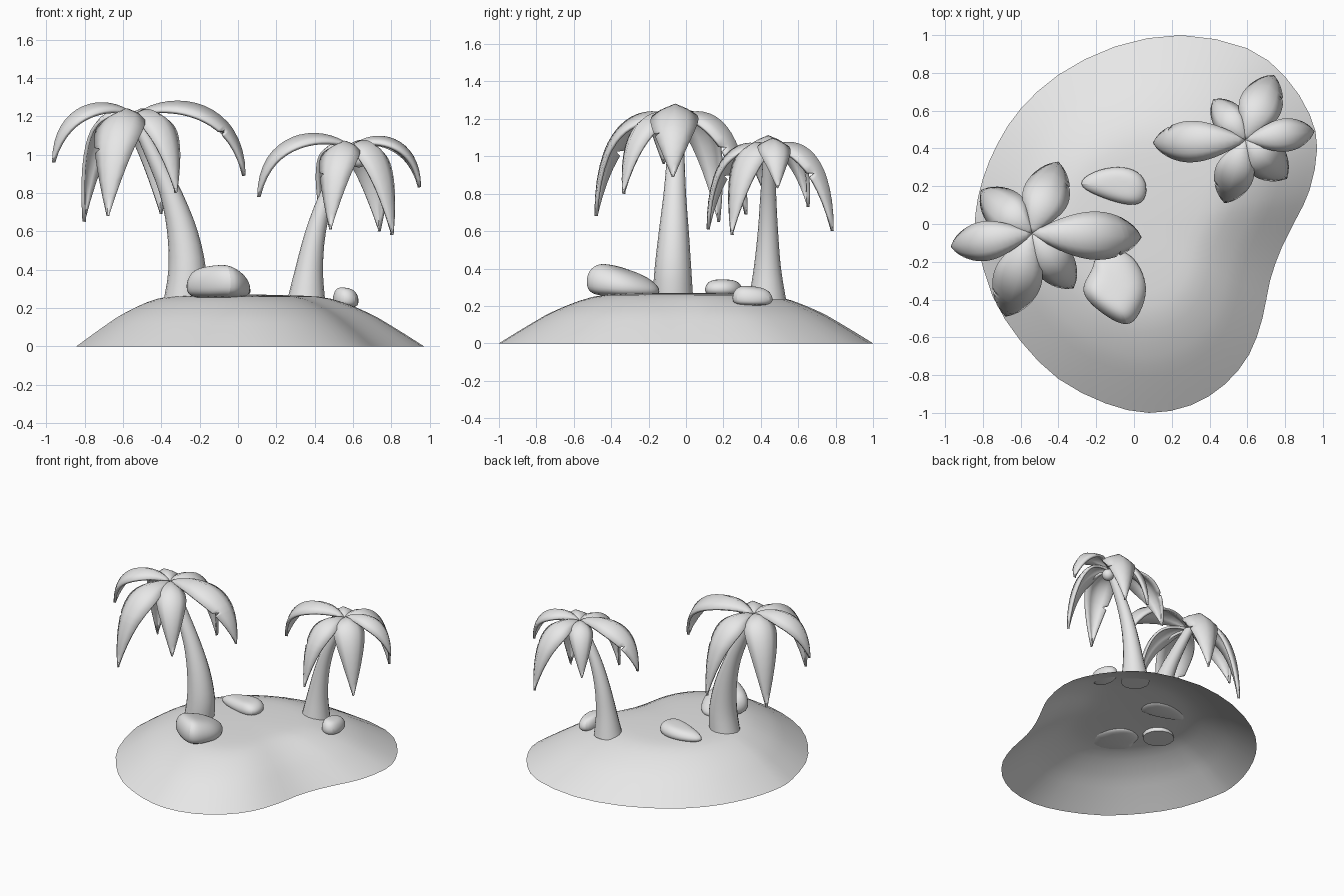
import bpy, bmesh, math
from mathutils import Vector

if "Cube" in bpy.data.objects:
    bpy.data.objects.remove(bpy.data.objects["Cube"])

grey = bpy.data.materials.new("plain grey")
grey.diffuse_color = (0.8, 0.8, 0.8, 1)
grey.use_nodes = True
grey.node_tree.nodes["Principled BSDF"].inputs["Base Color"].default_value = grey.diffuse_color


def finish(name, verts, faces, recalc=True, angle=40):
    me = bpy.data.meshes.new(name)
    me.from_pydata([tuple(v) for v in verts], [], faces)
    if recalc:
        bm = bmesh.new()
        bm.from_mesh(me)
        bmesh.ops.recalc_face_normals(bm, faces=bm.faces)
        bm.to_mesh(me)
        bm.free()
    me.materials.append(grey)
    ob = bpy.data.objects.new(name, me)
    bpy.context.collection.objects.link(ob)
    bpy.ops.object.select_all(action='DESELECT')
    ob.select_set(True)
    bpy.context.view_layer.objects.active = ob
    bpy.ops.object.shade_smooth_by_angle(angle=math.radians(angle))
    return ob


def spline(pts, steps, closed=False):
    """Catmull-Rom samples through the points."""
    p = [Vector(q) for q in pts]
    n = len(p)
    get = (lambda i: p[i % n]) if closed else (lambda i: p[max(0, min(n - 1, i))])
    out = []
    for i in range(n if closed else n - 1):
        a, b, c, d = (get(i + k) for k in (-1, 0, 1, 2))
        for s in range(steps):
            t = s / steps
            out.append(0.5 * (2 * b + (c - a) * t + (2 * a - 5 * b + 4 * c - d) * t * t
                              + (3 * b - a - 3 * c + d) * t ** 3))
    if not closed:
        out.append(p[-1])
    return out


def loft(rings, cap_start, cap_end):
    """Join equal rings of points into a skin."""
    n = len(rings[0])
    verts = [v for r in rings for v in r]
    faces = [(i * n + j, i * n + (j + 1) % n, (i + 1) * n + (j + 1) % n, (i + 1) * n + j)
             for i in range(len(rings) - 1) for j in range(n)]
    if cap_start:
        faces.append(tuple(range(n)))
    if cap_end:
        faces.append(tuple((len(rings) - 1) * n + j for j in range(n)))
    return verts, faces


# Island: an open dome shell over a bean-shaped shoreline
shore = [(0.25, 1.0), (0.6, 0.93), (0.8, 0.78), (0.93, 0.58), (0.97, 0.4), (0.93, 0.18),
         (0.86, 0.03), (0.78, -0.13), (0.72, -0.3), (0.68, -0.5), (0.61, -0.69), (0.48, -0.85),
         (0.3, -0.96), (0.08, -1.0), (-0.15, -0.95), (-0.4, -0.82), (-0.6, -0.62),
         (-0.75, -0.38), (-0.83, -0.1), (-0.84, 0.05), (-0.8, 0.24), (-0.72, 0.43),
         (-0.6, 0.61), (-0.4, 0.79), (-0.1, 0.94)]
slope = [(1, 0), (0.85, 0.092), (0.7, 0.175), (0.5, 0.248), (0.3, 0.266), (0.03, 0.27)]
edge = spline(shore, 2, True)
dome = [[(p.x * k, p.y * k, z) for p in edge] for k, z in spline(slope, 3)]
island = finish("island", *loft(dome, False, True))


# Trunks: tapered tubes along a leaning path of (x, y, z, radius)
def trunk(name, path):
    rings = []
    for x, y, z, r in spline(path, 3):
        rings.append([(x + r * math.cos(a), y + r * math.sin(a), z)
                      for a in (k * math.tau / 16 for k in range(16))])
    finish(name, *loft(rings, True, True))


trunk("large_trunk", [(-0.28, -0.07, 0.24, 0.108), (-0.265, -0.07, 0.4, 0.098),
                      (-0.29, -0.065, 0.6, 0.08), (-0.35, -0.06, 0.8, 0.06),
                      (-0.44, -0.055, 1.0, 0.047), (-0.54, -0.05, 1.2, 0.035)])
trunk("small_trunk", [(0.355, 0.435, 0.235, 0.1), (0.37, 0.435, 0.4, 0.073),
                      (0.405, 0.438, 0.6, 0.054), (0.47, 0.44, 0.8, 0.042),
                      (0.585, 0.445, 1.03, 0.03)])


# Palm leaves: arched, ridged blades, some with a small torn notch
def leaf(name, crown, tip, half, rise, notch=None):
    c, t3 = Vector(crown), Vector(tip)
    d = Vector((t3.x - c.x, t3.y - c.y, 0))
    up = Vector((0, 0, 1))
    side = d.normalized().cross(up)
    p1 = c + d * 0.35 + up * rise
    p2 = c + d * 1.0 + up * rise * 0.5
    ts = [i / 16 for i in range(17)]
    if notch:
        ts = sorted([t for t in ts if abs(t - notch) > 0.03]
                    + [notch - 0.018, notch, notch + 0.018])
    cols = (-1, -0.55, 0, 0.55, 1)
    verts, faces = [], []
    for t in ts:
        s = 1 - t
        p = c * s ** 3 + p1 * 3 * s * s * t + p2 * 3 * s * t * t + t3 * t ** 3
        tan = (p1 - c) * s * s + (p2 - p1) * 2 * s * t + (t3 - p2) * t * t
        n = side.cross(tan.normalized())
        w = half * max(math.sin(math.pi * t) ** 0.8 if 0 < t < 1 else 0, 0.12 if t < 0.5 else 0.05)
        for u in cols:
            k = u * (0.66 if t == notch and u == 1 else 1)
            verts.append(p + side * (w * k) - n * (w * 0.5 * abs(k) ** 1.3))
    m = len(cols)
    for i in range(len(ts) - 1):
        for j in range(m - 1):
            a = i * m + j
            faces.append((a, a + 1, a + m + 1, a + m))
    ob = finish(name, verts, faces, recalc=False, angle=50)
    mod = ob.modifiers.new("thickness", 'SOLIDIFY')
    mod.thickness = 0.018
    mod.offset = -1


big_crown = (-0.54, -0.05, 1.21)
for i, (tip, half, rise, notch) in enumerate([
        ((0.04, -0.07, 0.89), 0.128, 0.15, 0.72),
        ((-0.97, -0.12, 0.96), 0.105, 0.13, None),
        ((-0.40, 0.33, 0.69), 0.125, 0.08, 0.7),
        ((-0.81, 0.18, 0.65), 0.115, 0.09, None),
        ((-0.68, -0.49, 0.68), 0.13, 0.08, 0.72),
        ((-0.32, -0.34, 0.80), 0.105, 0.07, None)]):
    leaf(f"large_palm_leaf_{i + 1}", big_crown, tip, half, rise, notch)

small_crown = (0.59, 0.445, 1.045)
for i, (tip, half, rise, notch) in enumerate([
        ((0.10, 0.43, 0.78), 0.11, 0.14, 0.74),
        ((0.955, 0.49, 0.83), 0.088, 0.11, None),
        ((0.74, 0.79, 0.60), 0.115, 0.08, 0.7),
        ((0.42, 0.66, 0.73), 0.085, 0.07, None),
        ((0.48, 0.11, 0.61), 0.105, 0.07, 0.72),
        ((0.81, 0.24, 0.58), 0.11, 0.08, None)]):
    leaf(f"small_palm_leaf_{i + 1}", small_crown, tip, half, rise, notch)

# Coconut tucked beneath the small palm's leaves
bpy.ops.mesh.primitive_uv_sphere_add(segments=16, ring_count=10, radius=0.042,
                                     location=(0.63, 0.47, 0.975))
nut = bpy.context.object
nut.name = "coconut"
nut.data.materials.append(grey)
bpy.ops.object.shade_smooth_by_angle(angle=math.radians(40))


# Rocks: stacked outlines with a tilted top
def rock(name, outline, z0, height, tilt):
    pts = [Vector(p) for p in outline]
    c = sum(pts, Vector((0, 0))) / len(pts)
    rings = []
    for k, h in ((0.88, 0), (1.03, 0.3), (1.0, 0.62), (0.78, 0.93), (0.4, 1.04)):
        ring = []
        for p in pts:
            q = (p - c) * k
            ring.append((c.x + q.x, c.y + q.y, z0 + height * h * (1 + q.dot(Vector(tilt)))))
        rings.append(ring)
    ob = finish(name, *loft(rings, True, True), angle=60)
    ob.modifiers.new("rounding", 'SUBSURF').levels = 2
    ob.modifiers["rounding"].render_levels = 2


rock("big_rock", [(-0.21, -0.16), (-0.06, -0.13), (0.02, -0.2), (0.08, -0.34), (0.03, -0.48),
                  (-0.03, -0.55), (-0.15, -0.49), (-0.28, -0.38), (-0.26, -0.3), (-0.21, -0.23)],
     0.245, 0.148, (-0.6, -2.2))
rock("flat_rock", [(-0.31, 0.21), (-0.22, 0.28), (-0.08, 0.31), (0.03, 0.28), (0.075, 0.2),
                   (0.05, 0.1), (-0.05, 0.1), (-0.2, 0.15)], 0.25, 0.085, (1.0, 0))
rock("small_rock", [(0.49, 0.38), (0.53, 0.47), (0.6, 0.46), (0.635, 0.36), (0.62, 0.26),
                    (0.55, 0.24), (0.5, 0.29)], 0.2, 0.1, (-1.5, -1.0))
